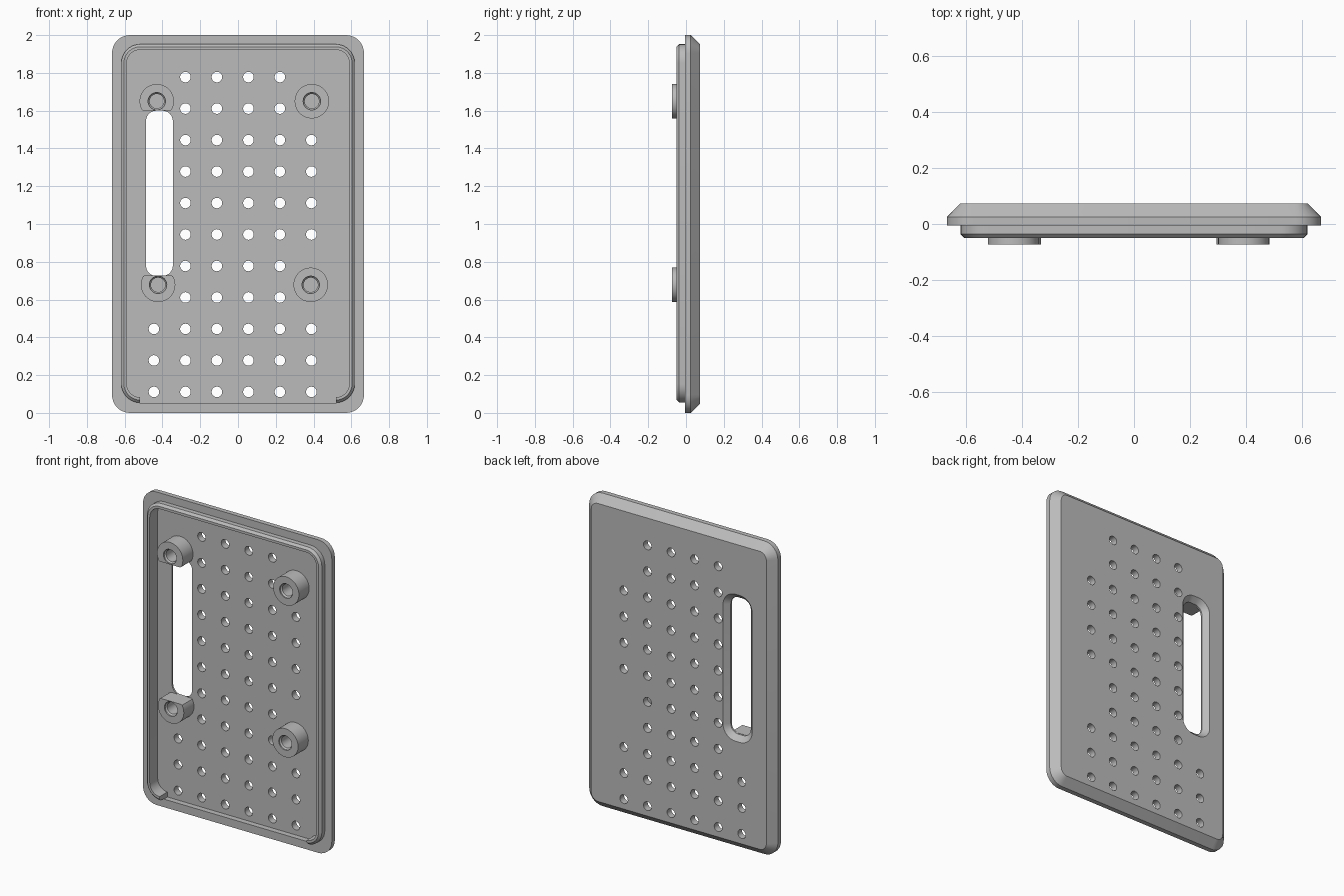
import bpy, bmesh
from math import cos, sin, pi, radians

if "Cube" in bpy.data.objects:
    bpy.data.objects.remove(bpy.data.objects["Cube"], do_unlink=True)

grey = bpy.data.materials.new("plain grey")
grey.use_nodes = True
grey.diffuse_color = (0.5, 0.5, 0.5, 1)
grey.node_tree.nodes["Principled BSDF"].inputs["Base Color"].default_value = (0.5, 0.5, 0.5, 1)


def rounded(x0, x1, z0, z1, r, inset=0, steps=8):
    """Rounded rectangle outline; inset shrinks it and its corners."""
    x0, x1, z0, z1, r = x0 + inset, x1 - inset, z0 + inset, z1 - inset, r - inset
    corners = [(x1 - r, z1 - r), (x0 + r, z1 - r), (x0 + r, z0 + r), (x1 - r, z0 + r)]
    return [(cx + r * cos(a), cz + r * sin(a))
            for q, (cx, cz) in enumerate(corners)
            for a in [(q + k / steps) * pi / 2 for k in range(steps + 1)]]


def circle(x, z, r, n=32):
    return [(x + r * cos(2 * pi * k / n), z + r * sin(2 * pi * k / n)) for k in range(n)]


def box(x0, x1, z0, z1):
    return [(x1, z1), (x0, z1), (x0, z0), (x1, z0)]


def loft(bm, sections):
    """Closed solid through (y, outline) sections."""
    rings = [[bm.verts.new((x, y, z)) for x, z in pts] for y, pts in sections]
    for a, b in zip(rings, rings[1:]):
        n = len(a)
        for i in range(n):
            bm.faces.new((a[i], a[(i + 1) % n], b[(i + 1) % n], b[i]))
    bm.faces.new(rings[0])
    bm.faces.new(rings[-1])


def solid(name, *lofts):
    bm = bmesh.new()
    for sections in lofts:
        loft(bm, sections)
    bmesh.ops.recalc_face_normals(bm, faces=bm.faces)
    mesh = bpy.data.meshes.new(name)
    bm.to_mesh(mesh)
    bm.free()
    obj = bpy.data.objects.new(name, mesh)
    mesh.materials.append(grey)
    bpy.context.collection.objects.link(obj)
    return obj


def cut(obj, cutter):
    mod = obj.modifiers.new("cut", "BOOLEAN")
    mod.operation, mod.solver, mod.object = "DIFFERENCE", "EXACT", cutter
    graph = bpy.context.evaluated_depsgraph_get()
    mesh = bpy.data.meshes.new_from_object(obj.evaluated_get(graph))
    obj.modifiers.clear()
    obj.data = mesh
    bpy.data.objects.remove(cutter, do_unlink=True)


def smooth(obj):
    bpy.ops.object.select_all(action="DESELECT")
    obj.select_set(True)
    bpy.context.view_layer.objects.active = obj
    bpy.ops.object.shade_smooth_by_angle(angle=radians(30))


BACK, FRONT, FLOOR, LIP, BOSS = 0.073, -0.006, 0.03, -0.05, -0.073
flange = (-0.667, 0.667, 0, 2, 0.095)
lip = (-0.618, 0.618, 0.054, 1.952, 0.1)

# Bevelled cover plate with a raised locating lip
plate = solid("cover_plate", [
    (BACK, rounded(*flange, inset=0.048)),
    (0.025, rounded(*flange)),
    (FRONT, rounded(*flange)),
    (FRONT, rounded(*lip)),
    (LIP + 0.014, rounded(*lip)),
    (LIP, rounded(*lip, inset=0.014))])

# Shallow pocket inside the lip, open along the bottom edge
cut(plate, solid("pocket", [(y, rounded(-0.589, 0.589, 0.083, 1.922, 0.07)) for y in (-0.2, FLOOR)]))
cut(plate, solid("lip_gap", [(y, box(-0.52, 0.52, 0.051, 0.2)) for y in (-0.2, FLOOR)]))

# Long slot, bevelled at the back
slot = (-0.487, -0.345, 0.725, 1.6, 0.055)
cut(plate, solid("slot", [
    (-0.2, rounded(*slot)),
    (BACK - 0.032, rounded(*slot)),
    (BACK + 0.01, rounded(*slot, inset=-0.042))]))

# Grid of vent holes: the outer columns skip the slot and the bosses
pitch = 1 / 6
rows = {0: [0, 1, 2], 5: [0, 1, 2, 5, 6, 7, 8]}
cut(plate, solid("vents", *[
    [(y, circle(-0.445 + c * pitch, 0.111 + r * pitch, 0.028, 24)) for y in (-0.2, 0.2)]
    for c in range(6) for r in rows.get(c, range(11))]))
smooth(plate)


# Screw bosses with blind holes; those beside the slot are trimmed flat
def boss(name, x, z, low=0, high=2):
    rim = [(px, min(max(pz, low), high)) for px, pz in circle(x, z, 0.091, 48)]
    obj = solid(name, [(FLOOR + 0.002, rim), (BOSS, rim)])
    cut(obj, solid("bore", [
        (BOSS - 0.01, circle(x, z, 0.046)),
        (BOSS + 0.008, circle(x, z, 0.046)),
        (BOSS + 0.016, circle(x, z, 0.038)),
        (FLOOR - 0.005, circle(x, z, 0.038))]))
    smooth(obj)


boss("upper_right_boss", -0.43, 1.65, low=1.6)
boss("lower_right_boss", -0.423, 0.678, high=0.727)
boss("upper_left_boss", 0.391, 1.65)
boss("lower_left_boss", 0.385, 0.678)
